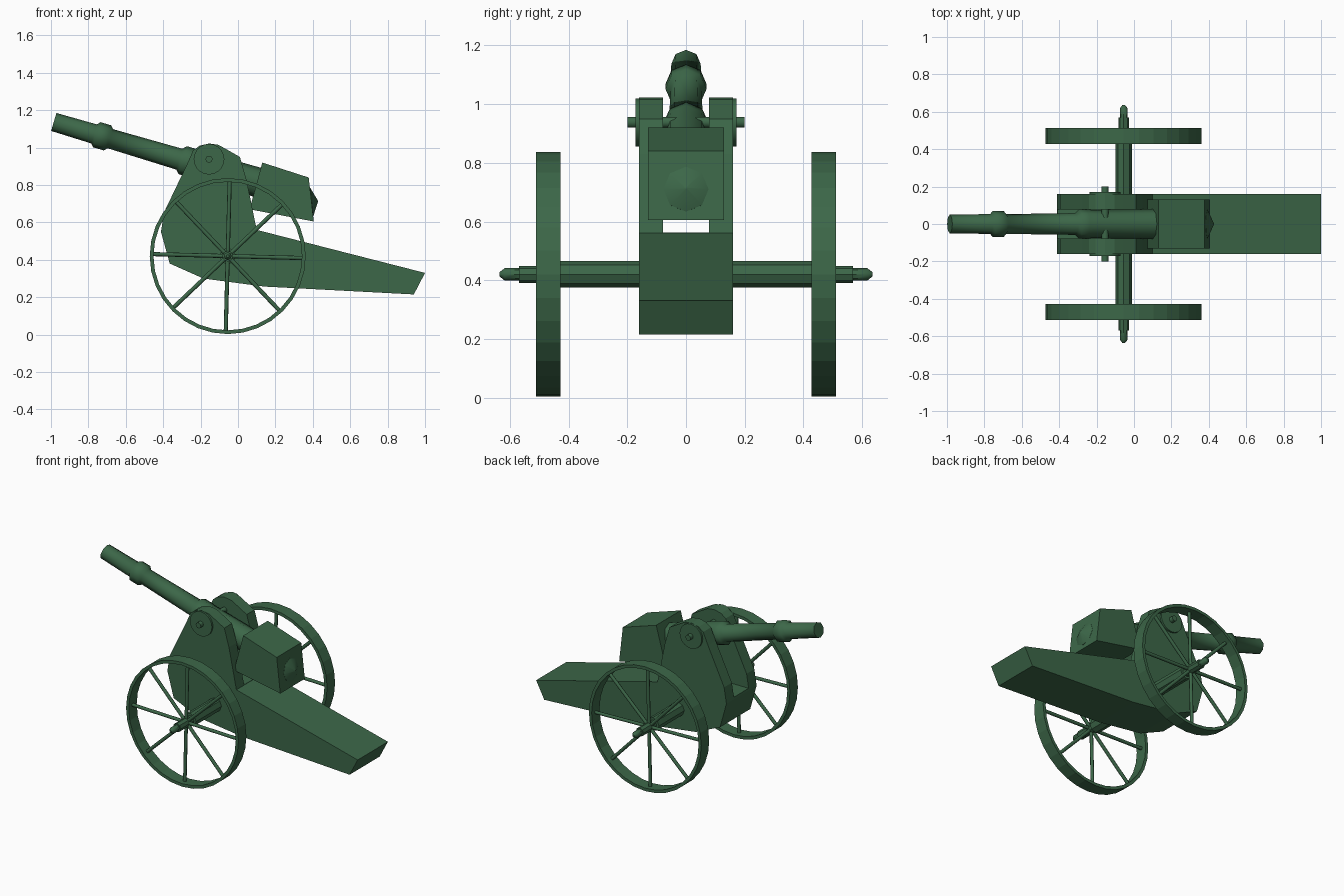
import bpy, bmesh
from math import sin, cos, pi, radians
from mathutils import Vector, Matrix

if "Cube" in bpy.data.objects:
    bpy.data.objects.remove(bpy.data.objects["Cube"])

green = bpy.data.materials.new("dark_green")
green.diffuse_color = (0.045, 0.135, 0.065, 1)
green.use_nodes = True
green.node_tree.nodes["Principled BSDF"].inputs["Base Color"].default_value = green.diffuse_color


def finish(name, bm, smooth=None):
    bmesh.ops.recalc_face_normals(bm, faces=bm.faces)
    me = bpy.data.meshes.new(name)
    bm.to_mesh(me)
    bm.free()
    me.materials.append(green)
    ob = bpy.data.objects.new(name, me)
    bpy.context.collection.objects.link(ob)
    if smooth:
        bpy.ops.object.select_all(action='DESELECT')
        ob.select_set(True)
        bpy.context.view_layer.objects.active = ob
        bpy.ops.object.shade_smooth_by_angle(angle=radians(smooth))
    return ob


def prism(name, pts, y0, y1, smooth=None):
    """Side profile in x, z extruded along y."""
    bm = bmesh.new()
    face = bm.faces.new([bm.verts.new((x, y0, z)) for x, z in pts])
    ext = bmesh.ops.extrude_face_region(bm, geom=[face])["geom"]
    bmesh.ops.translate(bm, vec=(0, y1 - y0, 0),
                        verts=[v for v in ext if isinstance(v, bmesh.types.BMVert)])
    return finish(name, bm, smooth)


def lathe(name, profile, origin, axis, n=8, closed=False, smooth=None):
    """Rings of (distance along axis, radius); ends are capped unless closed."""
    rot = Matrix((Vector((0, 1, 0)).cross(axis), Vector((0, 1, 0)), axis)) if abs(axis.y) < 0.5 else \
        Matrix(((1, 0, 0), (0, 0, 1), (0, 1, 0)))
    rot = rot.transposed()
    bm = bmesh.new()
    rings = [[bm.verts.new(Vector(origin) + rot @ Vector((r * cos(2 * pi * i / n),
                                                         r * sin(2 * pi * i / n), t)))
              for i in range(n)] for t, r in profile]
    pairs = list(zip(rings, rings[1:]))
    if closed:
        pairs.append((rings[-1], rings[0]))
    else:
        bm.faces.new(rings[0])
        bm.faces.new(rings[-1])
    for a, b in pairs:
        for i in range(n):
            j = (i + 1) % n
            bm.faces.new((a[i], a[j], b[j], b[i]))
    return finish(name, bm, smooth)


Y = Vector((0, 1, 0))
HUB = (-0.055, 0, 0.42)
PIN = (-0.155, 0, 0.938)

# Carriage: one side profile with a slot between the two cheeks
carriage = prism("carriage", [
    (1.0, 0.33), (0.10, 0.56), (0.045, 0.83), (0.01, 0.95), (-0.06, 0.99), (-0.105, 1.015),
    (-0.155, 1.022), (-0.205, 1.01), (-0.24, 0.985), (-0.275, 0.905), (-0.395, 0.655),
    (-0.412, 0.55), (-0.365, 0.38), (-0.185, 0.30), (0.14, 0.257), (0.94, 0.215)], -0.16, 0.16)
slot = prism("slot_cutter", [(-0.6, 0.562), (0.3, 0.562), (0.3, 1.2), (-0.6, 1.2)], -0.078, 0.078)
slot.hide_render = True
slot.hide_viewport = True
cut = carriage.modifiers.new("slot", 'BOOLEAN')
cut.object = slot
cut.solver = 'EXACT'

# Trunnion pin and its round side plates
lathe("trunnion", [(-0.2, 0.019), (0.2, 0.019)], PIN, Y, 10, smooth=40)
for s, side in ((-1, "right"), (1, "left")):
    lathe("trunnion_plate_" + side, [(s * 0.15, 0.082), (s * 0.172, 0.082)], PIN, Y, 20, smooth=40)

# Barrel, tilted upward to the left
tilt = radians(16.5)
lathe("barrel", [(0, 0.05), (0.225, 0.053), (0.24, 0.07), (0.30, 0.07), (0.315, 0.053),
                 (0.70, 0.058), (0.72, 0.078), (0.76, 0.078), (0.80, 0.075), (1.15, 0.08)],
      (-0.985, 0, 1.137), Vector((cos(tilt), 0, -sin(tilt))), smooth=50)

# Breech block and the low faceted knob on its back
prism("breech_block", [(0.13, 0.92), (0.378, 0.84), (0.405, 0.605), (0.062, 0.67)], -0.13, 0.13)
back = Vector((0.993, 0, 0.115)).normalized()
lathe("breech_knob", [(-0.01, 0.077), (0.002, 0.077), (0.035, 0.004)], (0.392, 0, 0.71), back, smooth=40)

# Stepped axle
half = [(0.43, 0.045), (0.43, 0.029), (0.57, 0.029), (0.57, 0.021), (0.618, 0.021), (0.635, 0.008)]
lathe("axle", [(-t, r) for t, r in reversed(half)] + half, HUB, Y, smooth=40)

# Wheels: thin wide rim and eight slim spokes
for s, side in ((-1, "right"), (1, "left")):
    c = Vector((HUB[0], s * 0.47, HUB[2]))
    lathe("wheel_rim_" + side, [(-0.042, 0.417), (0.042, 0.417), (0.042, 0.397), (-0.042, 0.397)],
          c, Y, 32, closed=True)
    for k in range(8):
        a = k * pi / 4 - radians(1.5)
        d = Vector((cos(a), 0, sin(a)))
        lathe(f"wheel_spoke_{side}_{k + 1}", [(0.015, 0.011), (0.402, 0.011)], c, d, 8, smooth=50)
